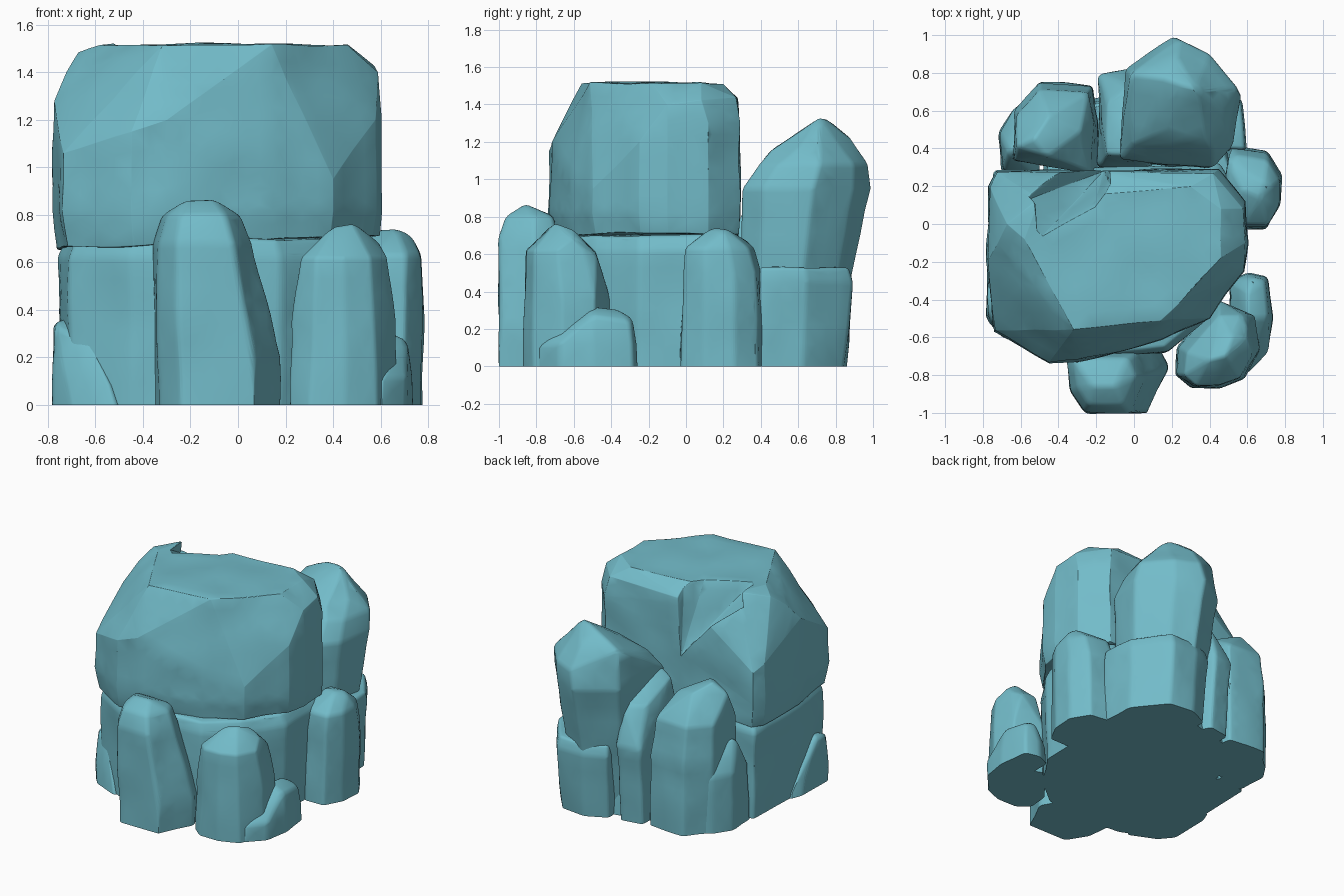
import bpy
import bmesh
import math
from mathutils import noise

cube = bpy.data.objects.get("Cube")
if cube:
    bpy.data.objects.remove(cube, do_unlink=True)

stone = bpy.data.materials.new("teal_stone")
stone.use_nodes = True
stone_color = (0.17, 0.50, 0.585, 1.0)
stone.diffuse_color = stone_color
shader = stone.node_tree.nodes["Principled BSDF"]
shader.inputs["Base Color"].default_value = stone_color
shader.inputs["Roughness"].default_value = 0.9


def hull_object(name, points):
    """Chiselled block wrapped around a set of points."""
    mesh = bpy.data.meshes.new(name)
    bm = bmesh.new()
    for point in points:
        bm.verts.new(point)
    result = bmesh.ops.convex_hull(bm, input=bm.verts)
    loose = set(result["geom_interior"]) | set(result["geom_unused"])
    bmesh.ops.delete(bm, geom=[g for g in loose if isinstance(g, bmesh.types.BMVert)],
                     context="VERTS")
    bmesh.ops.dissolve_limit(bm, angle_limit=math.radians(4),
                             verts=bm.verts, edges=bm.edges)
    bmesh.ops.recalc_face_normals(bm, faces=bm.faces)
    bm.to_mesh(mesh)
    bm.free()
    obj = bpy.data.objects.new(name, mesh)
    bpy.context.collection.objects.link(obj)
    mesh.materials.append(stone)
    return obj


def activate(obj):
    bpy.ops.object.select_all(action="DESELECT")
    obj.select_set(True)
    bpy.context.view_layer.objects.active = obj


def finish(obj, bevel, roughness=0.014):
    """Soften the edges, then give the surface a gentle uneven wear."""
    activate(obj)
    mod = obj.modifiers.new("worn_edges", "BEVEL")
    mod.width = bevel
    mod.segments = 3
    mod.limit_method = "ANGLE"
    mod.angle_limit = math.radians(14)
    bpy.ops.object.modifier_apply(modifier=mod.name)
    bm = bmesh.new()
    bm.from_mesh(obj.data)
    bmesh.ops.triangulate(bm, faces=bm.faces)
    for _ in range(3):
        long_edges = [e for e in bm.edges if e.calc_length() > 0.12]
        bmesh.ops.subdivide_edges(bm, edges=long_edges, cuts=1)
        bmesh.ops.triangulate(bm, faces=bm.faces)
    bm.normal_update()
    for v in bm.verts:
        wear = noise.noise(v.co * 4) * roughness
        v.co += v.normal * wear
        v.co.z = v.co.z if v.co.z > 0.03 else 0
    bm.to_mesh(obj.data)
    bm.free()
    bpy.ops.object.shade_smooth_by_angle(angle=math.radians(35))


def rock(name, outline, levels, peaks=(), bevel=0.03):
    """Stack scaled copies of an outline: (height, scale, x shift, y shift)."""
    cx = sum(p[0] for p in outline) / len(outline)
    cy = sum(p[1] for p in outline) / len(outline)
    points = [(cx + (x - cx) * s + dx, cy + (y - cy) * s + dy, z)
              for z, s, dx, dy in levels for x, y in outline]
    finish(hull_object(name, points + list(peaks)), bevel)


# Large upper boulder: each girth point carries the height where its wall ends
girth = [(-.77, .2, 1.1), (-.73, .28, 1.05), (.45, .29, 1.3), (.59, .12, 1.3),
         (.61, -.1, 1.22), (.58, -.25, 1.2), (.4, -.5, .95), (.15, -.62, 1),
         (-.3, -.73, 1.2), (-.45, -.74, 1.15), (-.74, -.57, 1.06), (-.78, -.2, 1.28)]
shoulder = [(-.48, .25, 1.3), (-.55, .12, 1.44), (-.67, 0, 1.48), (-.72, -.1, 1.4),
            (-.2, .27, 1.43), (.42, .27, 1.44), (.57, .08, 1.42), (.59, -.1, 1.4)]
crown = [(-.58, -.08), (-.32, -.56), (.14, -.51), (.24, -.42), (.46, -.18),
         (.46, .08), (.3, .2), (-.5, .13)]
points = [(x * .975, y * .97, .69 + x * .04) for x, y, _ in girth]
points += [(x, y, .82) for x, y, _ in girth]
points += [(x * .995, y * .99, top) for x, y, top in girth]
points += shoulder
points += [(x, y, 1.515) for x, y in crown]
boulder = hull_object("upper_boulder", points)

# Broad chip out of the rear rim of the boulder
chip = hull_object("chip_cutter", [(-.21, .08, 1.54), (-.5, -.08, 1.54), (-.56, .13, 1.42),
                                   (-.16, .28, 1.03), (-.12, .2, 1.54), (-.13, .4, 1.1),
                                   (-.1, .4, 1.6), (-.55, .4, 1.55)])
chip.hide_render = True
activate(boulder)
cut = boulder.modifiers.new("chip", "BOOLEAN")
cut.operation = "DIFFERENCE"
cut.solver = "EXACT"
cut.object = chip
bpy.ops.object.modifier_apply(modifier=cut.name)
bpy.data.objects.remove(chip, do_unlink=True)
finish(boulder, .025)

# Broad lower boulder carrying the upper one, with a footing behind it
rock("lower_boulder",
     [(-.74, .28), (.45, .32), (.57, .1), (.56, -.25), (.4, -.5), (.18, -.68),
      (-.3, -.72), (-.45, -.7), (-.72, -.55), (-.76, -.2)],
     [(0, .97, 0, 0), (.35, .98, 0, 0), (.62, 1, 0, 0), (.7, .94, 0, 0)], bevel=.02)
rock("rear_footing",
     [(-.5, .2), (-.42, .62), (.1, .74), (.42, .6), (.58, .2)],
     [(0, 1, 0, 0), (.35, .95, 0, -.02)], bevel=.02)

# Front standing stone
rock("front_stone",
     [(-.24, -1), (.07, -1), (.13, -.88), (.18, -.76), (.1, -.6), (-.36, -.6), (-.34, -.86)],
     [(0, 1, 0, 0), (.2, .99, 0, 0), (.68, .79, -.06, -.04), (.8, .62, -.07, -.03)],
     [(-.22, -.86, .865), (-.1, -.86, .87)])

# Front left stone with its low companion
rock("front_left_stone",
     [(.22, -.8), (.3, -.87), (.45, -.87), (.59, -.82), (.67, -.66), (.64, -.48),
      (.45, -.4), (.23, -.65)],
     [(0, 1, 0, 0), (.35, .97, 0, 0), (.62, .8, 0, -.02)],
     [(.4, -.72, .75), (.48, -.7, .76), (.52, -.6, .72), (.57, -.48, .6),
      (.59, -.6, .68), (.29, -.78, .6)])
rock("front_left_low_stone",
     [(.5, -.3), (.6, -.26), (.71, -.28), (.74, -.5), (.71, -.68), (.6, -.8), (.5, -.6)],
     [(0, 1, 0, 0), (.12, .98, 0, 0)],
     [(.6, -.5, .32), (.6, -.36, .3), (.69, -.3, .24), (.71, -.5, .27), (.62, -.29, .25)])

# Left side stone
rock("left_stone",
     [(.45, .05), (.55, -.03), (.7, -.03), (.77, .1), (.78, .26), (.7, .39), (.5, .42)],
     [(0, 1, 0, 0), (.5, .94, .01, 0), (.63, .8, .02, -.01)],
     [(.58, .18, .73), (.67, .14, .74), (.69, .22, .73), (.73, .2, .71), (.5, .32, .67)])

# Right side low wedge
rock("right_low_wedge",
     [(-.78, -.5), (-.7, -.6), (-.5, -.68), (-.5, -.2), (-.74, -.1), (-.78, -.2)],
     [(0, 1, 0, 0)],
     [(-.77, -.5, .33), (-.77, -.38, .34), (-.62, -.59, .27), (-.7, -.4, .36)], bevel=.02)

# Tall leaning rear stone, its spur, and the block beneath
rock("rear_tall_stone",
     [(-.08, .34), (-.04, .82), (.21, .99), (.4, .9), (.57, .68), (.52, .42), (.42, .3)],
     [(0, .75, -.02, -.1), (.5, .88, 0, -.05), (.95, 1, 0, 0), (1.08, .85, .02, .04)],
     [(.25, .74, 1.33), (.33, .72, 1.34), (.46, .6, 1.18), (.23, .88, 1.22),
      (-.02, .79, 1.22), (.16, .77, 1.3), (.16, .5, 1.17), (.38, .46, 1.16)], bevel=.02)
rock("rear_spur",
     [(-.19, .3), (-.19, .79), (-.02, .82), (.08, .6), (.1, .3)],
     [(0, .95, 0, -.03), (.55, 1, 0, 0)],
     [(-.15, .36, .92), (-.02, .38, 1.0), (.06, .34, .98), (-.14, .64, .8), (-.03, .74, .8)],
     bevel=.025)
rock("rear_low_block",
     [(.08, .4), (.04, .82), (.2, .89), (.4, .88), (.58, .64), (.6, .38)],
     [(0, .93, 0, -.02), (.45, 1, 0, .01), (.53, .95, 0, 0)], bevel=.02)

# Rear right stone with its low companion
rock("rear_right_stone",
     [(-.65, .34), (-.63, .6), (-.5, .75), (-.22, .73), (-.19, .55), (-.2, .27)],
     [(0, 1, 0, 0), (.5, 1, 0, 0), (.76, .92, -.01, -.02)],
     [(-.53, .45, 1), (-.46, .36, .98), (-.62, .41, .93), (-.28, .49, .9), (-.45, .57, .95)])
rock("rear_right_low_stone",
     [(-.5, .25), (-.7, .27), (-.72, .48), (-.63, .62), (-.5, .68)],
     [(0, 1, 0, 0), (.4, .95, 0, 0)], [(-.66, .38, .62), (-.6, .48, .6)], bevel=.025)
